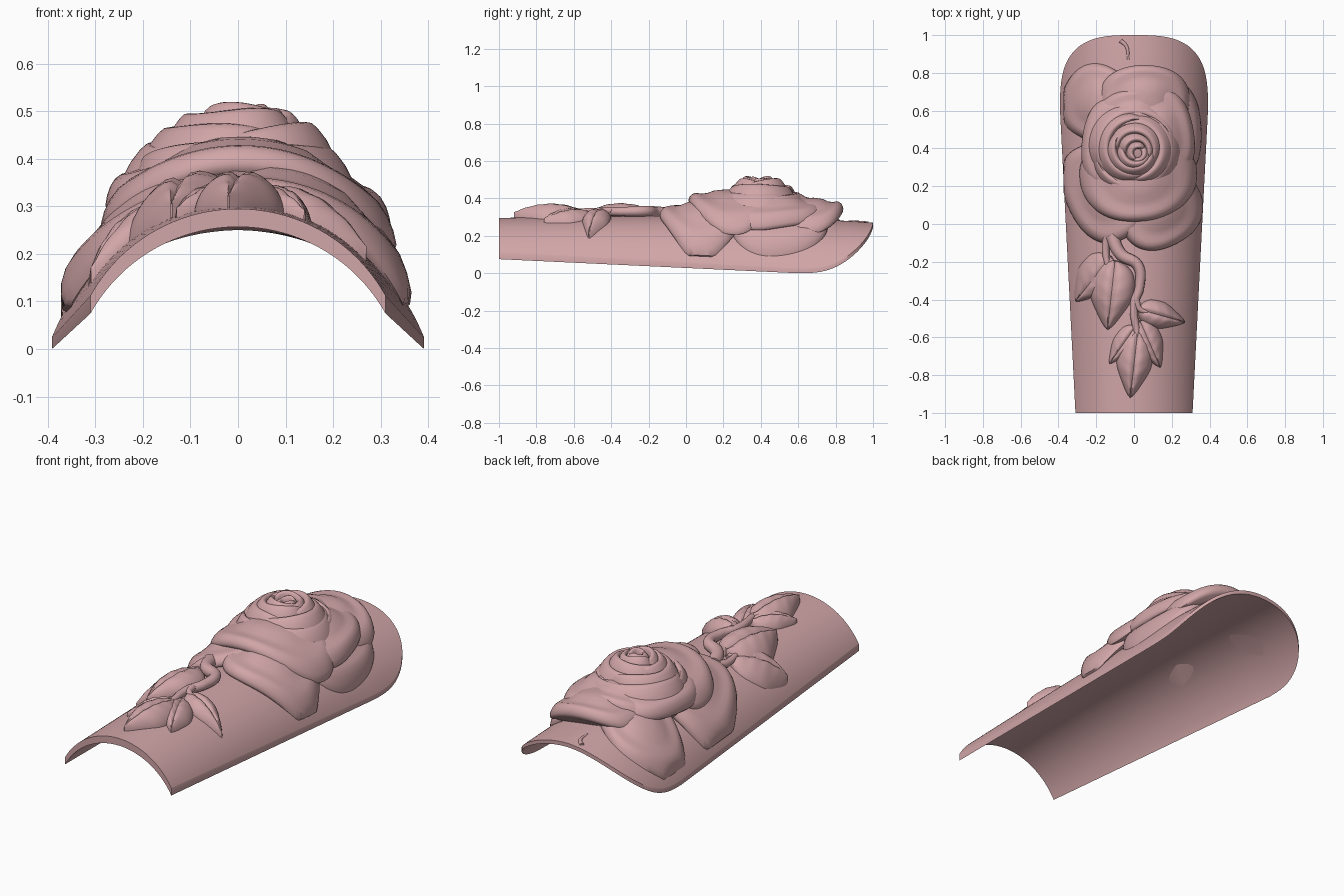
import bpy, math
from math import sin, cos, pi, sqrt, radians, atan2

if "Cube" in bpy.data.objects:
    bpy.data.objects.remove(bpy.data.objects["Cube"])

mat = bpy.data.materials.new("dusty pink")
mat.diffuse_color = (0.64, 0.38, 0.39, 1)
mat.use_nodes = True
mat.node_tree.nodes["Principled BSDF"].inputs["Base Color"].default_value = mat.diffuse_color


def grid_object(name, rows, wrap=False, cap=False, angle=50):
    """Skin a list of equally long point rows with quads."""
    n = len(rows[0])
    verts = [p for r in rows for p in r]
    faces = []
    for i in range(len(rows) - 1):
        for j in range(n if wrap else n - 1):
            k = (j + 1) % n
            faces.append((i * n + j, i * n + k, (i + 1) * n + k, (i + 1) * n + j))
    if cap:
        faces.append(tuple(reversed(range(n))))
        faces.append(tuple(range(len(verts) - n, len(verts))))
    me = bpy.data.meshes.new(name)
    me.from_pydata(verts, [], faces)
    me.materials.append(mat)
    ob = bpy.data.objects.new(name, me)
    bpy.context.collection.objects.link(ob)
    bpy.context.view_layer.objects.active = ob
    for o in bpy.context.selected_objects:
        o.select_set(False)
    ob.select_set(True)
    bpy.ops.object.mode_set(mode='EDIT')
    bpy.ops.mesh.select_all(action='SELECT')
    bpy.ops.mesh.normals_make_consistent(inside=False)
    bpy.ops.object.mode_set(mode='OBJECT')
    bpy.ops.object.shade_smooth_by_angle(angle=radians(angle))
    return ob


# --- arched shell: circular cross-section that varies along y
def arc(y):
    crown = 0.295 + 0.012 * (1 - y * y) - 0.025 * ((y + 1) / 2) ** 4
    w = min(0.392, 0.31 + 0.051 * (y + 1))
    edge = max(0, 0.075 - 0.047 * (y + 1)) + thickness(y)
    rise = crown - edge
    R = (w * w + rise * rise) / (2 * rise)
    return R, crown - R, w


def thickness(y):
    return 0.038 - 0.009 * (y + 1)


def on_shell(x, y, h):
    """Point above (x, y), h outward from the shell surface, kept inside its side edges."""
    R, cz, w = arc(y)
    lim = (R + h) * min(w / R, 1) * (0.955 if h else 1)
    x = max(-lim, min(lim, x))
    return (x, y, cz + sqrt(max((R + h) ** 2 - x * x, 0)))


stations = []
for i in range(25):
    y = -1 + 1.6 * i / 24
    stations.append((y, arc(y)[2]))
for i in range(1, 31):
    k = radians(88.5) * i / 30
    stations.append((0.6 + 0.4 * sin(k) ** (2 / 3.1), 0.392 * cos(k) ** (2 / 3.1)))
rows = []
N = 48
for y, w in stations:
    top, bottom = [], []
    for j in range(N + 1):
        x = w * sin(pi / 2 * (2 * j / N - 1))
        p = on_shell(x, y, 0)
        top.append(p)
        bottom.append((x, y, max(p[2] - thickness(y), 0)))
    rows.append(top + bottom[::-1])
grid_object("arched_shell", rows, wrap=True, cap=True, angle=40)


# --- open petals: domed discs with a rounded, undercut lip
def petal(name, cx, cy, a, b, rot, h_in, h_out, wave=0.0, droop=0.0):
    d = radians(rot)
    prof = [(0.02, 0), (0.2, 0), (0.4, 0), (0.55, 0), (0.7, 0), (0.8, 0), (0.88, 0.002), (0.94, 0.009),
            (0.98, 0.02), (1.0, 0.034), (0.985, 0.048), (0.94, 0.06), (0.85, 0.075), (0.7, 0.11)]
    rows = []
    for rho, drop in prof:
        row = []
        for j in range(64):
            t = 2 * pi * j / 64
            q = rho * (1 + wave * cos(3 * t + cx * 20))
            ct, st = cos(t), sin(t)
            s = b * q * math.copysign(abs(ct) ** 0.85, ct)
            u = a * q * math.copysign(abs(st) ** 0.9, st)
            x = cx + s * cos(d) - u * sin(d)
            y = cy + s * sin(d) + u * cos(d)
            x = max(-0.372, min(0.368, x))
            f = (s / b + 1) / 2
            h = h_in + (h_out - h_in) * f - droop * (u / a) ** 2
            # shallow dish between middle and raised lip
            h += 0.02 * (1 - rho * rho) - 0.014 * math.exp(-((rho - 0.62) / 0.16) ** 2)
            row.append(on_shell(x, y, max(h - drop, -0.004)))
        rows.append(row)
    grid_object(name, rows, wrap=True, cap=True)


for p in [(-0.19, 0.64, 0.20, 0.20, 150, 0.07, 0.035),
          (-0.16, 0.17, 0.27, 0.21, 205, 0.09, 0.05),
          (0.13, 0.09, 0.23, 0.22, -65, 0.09, 0.055),
          (0.19, 0.50, 0.26, 0.17, 5, 0.10, 0.045),
          (0.06, 0.66, 0.24, 0.18, 85, 0.09, 0.10)]:
    petal("outer_petal", *p, wave=0.02, droop=0.02)
for p in [(0.02, 0.24, 0.31, 0.22, -88, 0.13, 0.12),
          (-0.11, 0.42, 0.24, 0.17, 178, 0.13, 0.125),
          (0.14, 0.48, 0.24, 0.18, 10, 0.13, 0.115),
          (0.00, 0.55, 0.22, 0.16, 95, 0.13, 0.11)]:
    petal("middle_petal", *p, wave=0.03, droop=0.03)


# --- rose heart: spiralling wrapped petals around the centre
def wrapped_petal(name, cx, cy, r, z, start, span, k):
    prof = [(0.075, -0.12), (0.06, -0.075), (0.042, -0.04), (0.022, -0.014), (0.008, -0.002), (-0.004, 0),
            (-0.014, -0.006), (-0.022, -0.02), (-0.03, -0.05), (-0.034, -0.09)]
    rows = []
    for i in range(49):
        f = i / 48
        t = radians(start + span * f)
        end = 1 - abs(2 * f - 1) ** 4
        rr = r * (1.06 - 0.16 * f)
        zz = z - 0.022 * (1 - end) + 0.006 * sin(2 * t + start)
        rows.append([(cx + max(rr + o * k * (0.5 + 0.5 * end), 0.002) * cos(t),
                      cy + max(rr + o * k * (0.5 + 0.5 * end), 0.002) * sin(t),
                      zz + dz * (k if dz > -0.08 else 1)) for o, dz in prof])
    grid_object(name, rows)


for cx, cy, r, z, s, k in [(0, 0.40, 0.195, 0.432, 200, 1.0),
                           (0, 0.40, 0.150, 0.472, 80, 0.9),
                           (0.0, 0.395, 0.105, 0.502, 320, 0.7),
                           (0.01, 0.385, 0.068, 0.514, 150, 0.55),
                           (0.02, 0.375, 0.036, 0.510, 30, 0.45)]:
    for i in range(2):
        wrapped_petal("wrapped_petal", cx, cy, r, z, s + 180 * i, 225, k)
# mound that closes the heart below the wrapped petals
grid_object("heart_core", [[(r * cos(2 * pi * j / 32), 0.4 + r * sin(2 * pi * j / 32), z) for j in range(32)]
                           for r, z in [(0.25, 0.32), (0.2, 0.38), (0.14, 0.43), (0.08, 0.465),
                                        (0.03, 0.48), (0.004, 0.482)]], wrap=True, cap=True)


# --- leaves: pointed blades with a central groove
def leaf(bx, by, tx, ty, w, h):
    L = math.hypot(tx - bx, ty - by)
    d = atan2(ty - by, tx - bx)
    rows = []
    for i in range(25):
        f = i / 24
        half = w * max(0.01, sin(pi * f ** 0.75) ** 0.75 * (1 - 0.2 * f)) * (1 + 0.025 * sin(f * 14))
        row = []
        for j in range(-10, 11):
            v = sin(pi / 2 * j / 10)
            x = bx + L * f * cos(d) - half * v * sin(d)
            y = by + L * f * sin(d) + half * v * cos(d)
            hh = h * (0.35 + 0.65 * sin(pi * (0.12 + 0.83 * f)))
            hh *= (1 - v * v) ** 0.55 * (1 - 0.22 * math.exp(-(v / 0.13) ** 2))
            hh += 0.0015 * sin(f * 30 + abs(v) * 5) * (1 - v * v)
            row.append(on_shell(x, y, hh - 0.004))
        rows.append(row)
    grid_object("leaf", rows)


for p in [(-0.12, -0.17, -0.31, -0.41, 0.11, 0.055),
          (-0.10, -0.19, -0.14, -0.56, 0.13, 0.085),
          (0.02, -0.45, 0.27, -0.52, 0.08, 0.06),
          (0.01, -0.54, -0.13, -0.74, 0.065, 0.055),
          (0.03, -0.51, 0.14, -0.76, 0.08, 0.055),
          (0.02, -0.57, -0.02, -0.92, 0.105, 0.08)]:
    leaf(*p)


# --- stems: tapered tubes following the shell
def stem(name, pts, r, h):
    cu = bpy.data.curves.new(name, 'CURVE')
    cu.dimensions = '3D'
    cu.bevel_depth = r
    cu.bevel_resolution = 4
    cu.use_fill_caps = True
    sp = cu.splines.new('BEZIER')
    sp.bezier_points.add(len(pts) - 1)
    for i, (b, (x, y)) in enumerate(zip(sp.bezier_points, pts)):
        b.co = on_shell(x, y, h)
        b.handle_left_type = b.handle_right_type = 'AUTO'
        b.radius = 1 - 0.5 * i / (len(pts) - 1)
    cu.materials.append(mat)
    bpy.context.collection.objects.link(bpy.data.objects.new(name, cu))


stem("main_stem", [(-0.12, -0.06), (-0.07, -0.16), (0.02, -0.22), (0.03, -0.33), (0.0, -0.43), (0.02, -0.6)], 0.036, 0.025)
stem("leaf_stem", [(-0.14, -0.07), (-0.15, -0.14), (-0.13, -0.26)], 0.026, 0.025)
stem("side_stem", [(0.01, -0.40), (0.03, -0.45), (0.08, -0.47)], 0.02, 0.03)
stem("tip_tendril", [(-0.07, 0.97), (-0.04, 0.94), (-0.03, 0.87)], 0.012, -0.002)
